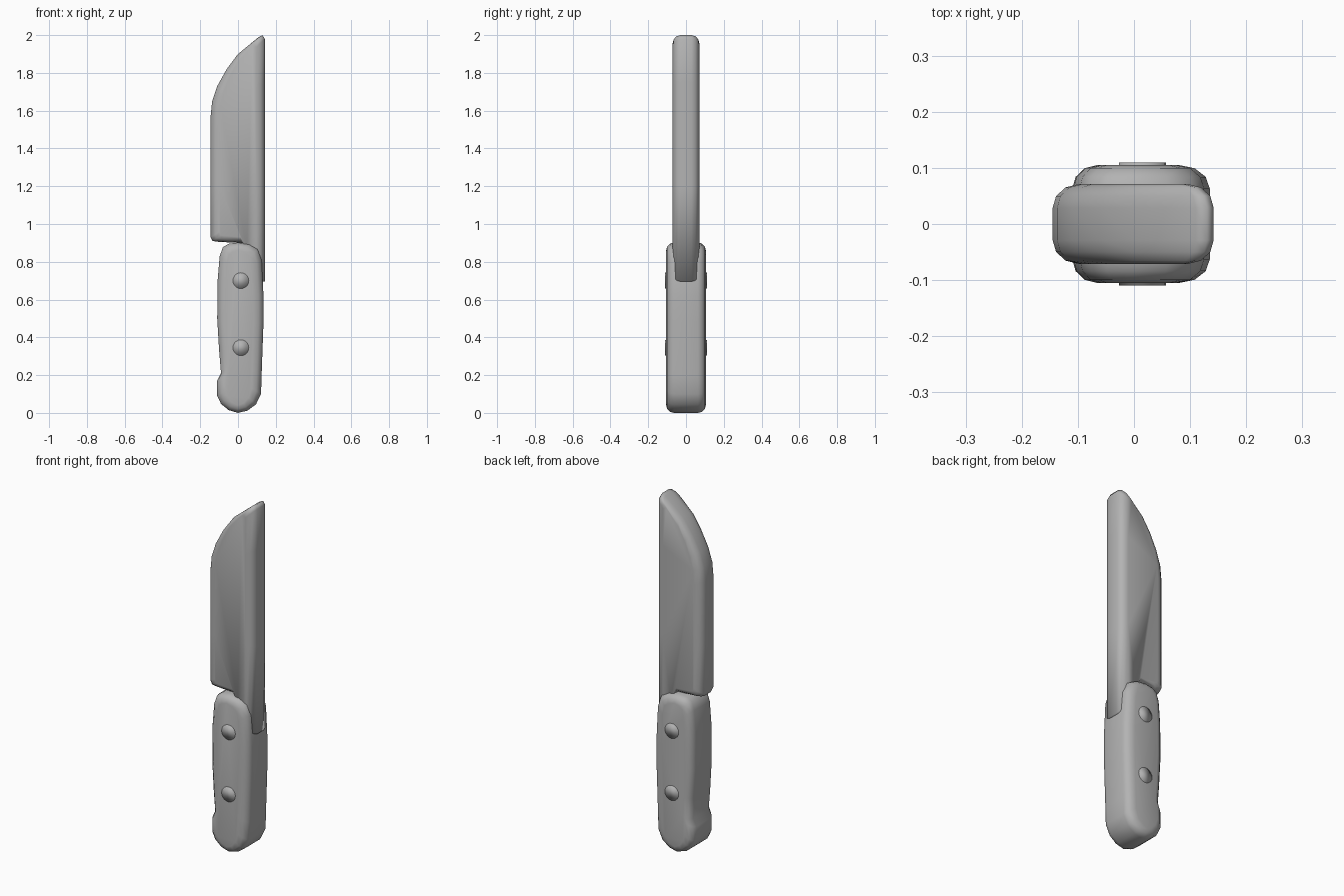
import bpy, bmesh, math

cube = bpy.data.objects.get("Cube")
if cube:
    bpy.data.objects.remove(cube)

# Single grey finish
grey = bpy.data.materials.new("plain grey")
grey.use_nodes = True
colour = (0.45, 0.45, 0.45, 1)
grey.diffuse_color = colour
grey.node_tree.nodes["Principled BSDF"].inputs["Base Color"].default_value = colour


def finish(name, bm):
    """Turn a bmesh into a smooth, coloured object."""
    bmesh.ops.recalc_face_normals(bm, faces=bm.faces)
    for face in bm.faces:
        face.smooth = True
    mesh = bpy.data.meshes.new(name)
    bm.to_mesh(mesh)
    bm.free()
    mesh.materials.append(grey)
    obj = bpy.data.objects.new(name, mesh)
    bpy.context.collection.objects.link(obj)
    return obj


def rounded_slab(name, outline, half_depth, round_depth, shrink_x, shrink_z, steps=3):
    """Loft an x-z outline through y, rounding both rims towards its middle."""
    heights = [z for x, z in outline]
    middle = (min(heights) + max(heights)) / 2
    quarter = [math.pi / 2 * i / steps for i in range(steps + 1)]
    front = [(-half_depth + round_depth * (1 - math.sin(a)), 1 - math.cos(a))
             for a in reversed(quarter)]
    sections = front + [(-y, inset) for y, inset in reversed(front)]
    bm = bmesh.new()
    rings = []
    for y, inset in sections:
        rings.append([bm.verts.new((x * (1 - shrink_x * inset), y,
                                    middle + (z - middle) * (1 - shrink_z * inset)))
                      for x, z in outline])
    count = len(outline)
    for near, far in zip(rings, rings[1:]):
        for i in range(count):
            j = (i + 1) % count
            bm.faces.new((near[i], near[j], far[j], far[i]))
    bm.faces.new(rings[0])
    bm.faces.new(rings[-1])
    return finish(name, bm)


# Blade: straight spine on the left, curved edge on the right, short tang
blade_outline = [
    (-0.145, 0.93), (-0.135, 0.91), (-0.1, 0.905), (0.02, 0.9), (0.07, 0.82),
    (0.09, 0.72), (0.11, 0.695), (0.142, 0.695), (0.142, 1.2), (0.142, 1.75),
    (0.142, 1.98), (0.13, 2.0), (0.11, 1.99), (0, 1.9), (-0.06, 1.82),
    (-0.11, 1.73), (-0.137, 1.65), (-0.145, 1.57), (-0.145, 1.2)]
rounded_slab("blade", blade_outline, 0.071, 0.042, 0.32, 0.07)

# Handle: gentle belly with a rounded butt and a finger stop
handle_outline = [
    (-0.05, 0.895), (0, 0.902), (0.06, 0.893), (0.105, 0.868), (0.125, 0.81),
    (0.135, 0.62), (0.135, 0.48), (0.125, 0.2), (0.122, 0.1), (0.095, 0.045),
    (0.05, 0.012), (0, 0), (-0.05, 0.015), (-0.09, 0.048), (-0.11, 0.09),
    (-0.11, 0.17), (-0.09, 0.21), (-0.1, 0.33), (-0.11, 0.5), (-0.108, 0.7),
    (-0.097, 0.83), (-0.08, 0.877)]
rounded_slab("handle", handle_outline, 0.105, 0.042, 0.4, 0.09)

# Rivets pass right through the handle
for name, height in (("upper_rivet", 0.7), ("lower_rivet", 0.345)):
    bm = bmesh.new()
    bmesh.ops.create_cone(bm, cap_ends=True, segments=20, radius1=0.042,
                          radius2=0.042, depth=0.22)
    rivet = finish(name, bm)
    rivet.rotation_euler.x = math.pi / 2
    rivet.location = (0.015, 0, height)
